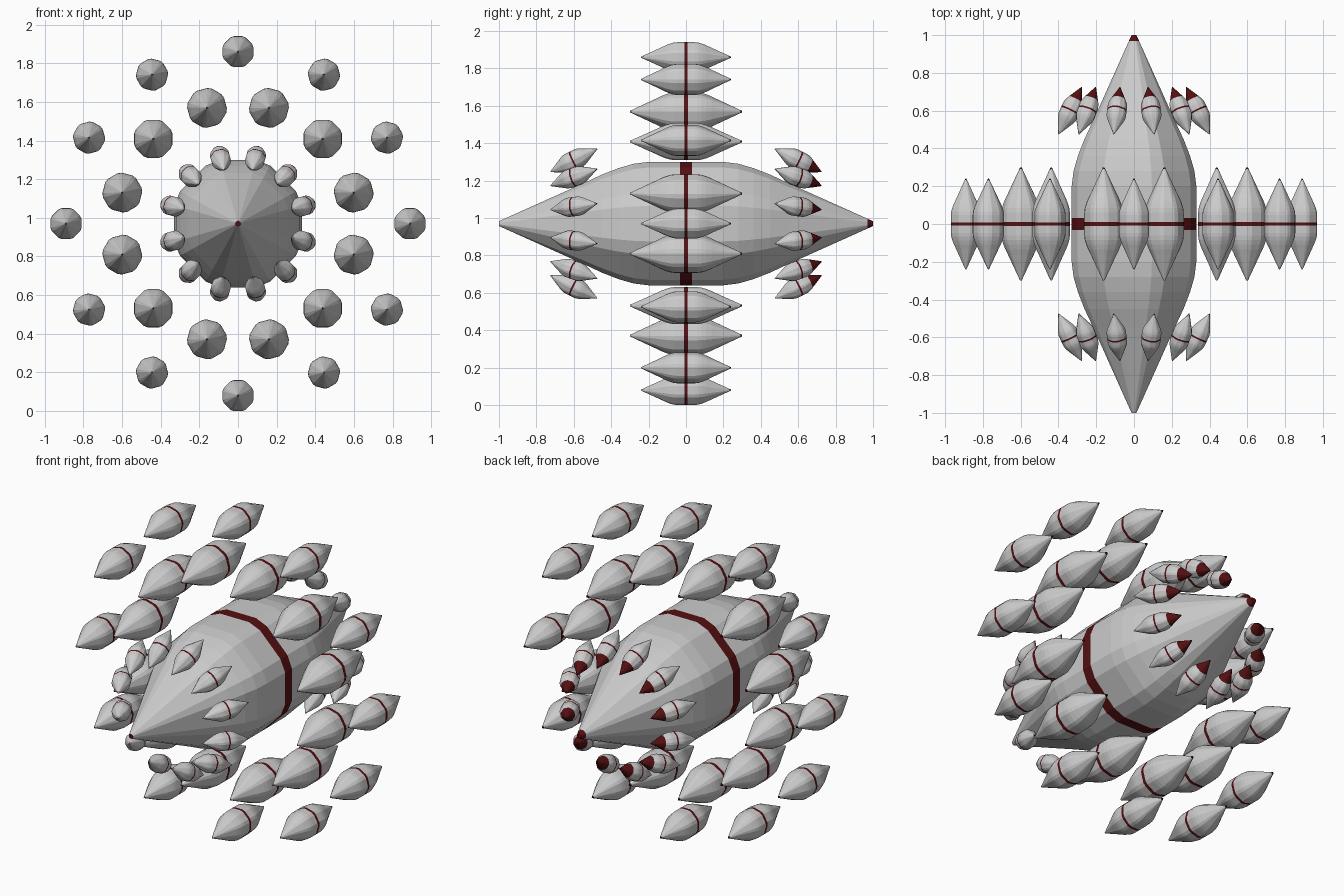
import bpy, bmesh
from math import radians, cos, sin
from mathutils import Matrix

if "Cube" in bpy.data.objects:
    bpy.data.objects.remove(bpy.data.objects["Cube"])

CENTRE_Z = 0.97
red = bpy.data.materials.new("dark_red")
red.diffuse_color = (0.09, 0.005, 0.006, 1)
red.use_nodes = True
red.node_tree.nodes["Principled BSDF"].inputs["Base Color"].default_value = red.diffuse_color
grey = bpy.data.materials.new("grey")
grey.diffuse_color = (0.6, 0.6, 0.6, 1)
grey.use_nodes = True
grey.node_tree.nodes["Principled BSDF"].inputs["Base Color"].default_value = grey.diffuse_color

# half profile of a spindle: distance along axis, apothem
HALF = [(0.032, 0.33), (0.2, 0.33), (0.28, 0.32), (0.36, 0.297),
        (0.45, 0.262), (0.55, 0.215), (1.0, 0.013)]
# octagon with flat top and chamfered corners
ANGLES = [radians(k * 45 + d) for k in range(8) for d in (-16, 16)]
STRETCH = 1 / cos(radians(16))


def spindle_mesh(name, red_from):
    """Spindle along y with a red waist band, red ends and a red rear tip."""
    back = list(HALF)
    for (y0, r0), (y1, r1) in zip(HALF, HALF[1:]):
        if y0 < red_from < y1:
            t = (red_from - y0) / (y1 - y0)
            back.append((red_from, r0 + t * (r1 - r0)))
    back.sort()
    profile = [(-y, r) for y, r in reversed(HALF)] + back
    bm = bmesh.new()
    rings = [[bm.verts.new((r * STRETCH * sin(a), y, r * STRETCH * cos(a)))
              for a in ANGLES] for y, r in profile]
    n = len(ANGLES)
    for i in range(len(rings) - 1):
        mid = (profile[i][0] + profile[i + 1][0]) / 2
        for k in range(n):
            f = bm.faces.new((rings[i][k], rings[i][(k + 1) % n],
                              rings[i + 1][(k + 1) % n], rings[i + 1][k]))
            f.material_index = int(abs(mid) < 0.01 or mid > red_from)
    for ring in (rings[0], rings[-1]):
        bm.faces.new(ring).material_index = 1
    bmesh.ops.recalc_face_normals(bm, faces=bm.faces[:])
    mesh = bpy.data.meshes.new(name)
    bm.to_mesh(mesh)
    bm.free()
    mesh.materials.append(grey)
    mesh.materials.append(red)
    return mesh


def place(name, mesh, matrix):
    ob = bpy.data.objects.new(name, mesh)
    bpy.context.collection.objects.link(ob)
    ob.matrix_world = Matrix.Translation((0, 0, CENTRE_Z)) @ matrix


def pod_ring(name, mesh, start, radius, y, tilt, width, length):
    """Twelve pods spaced evenly round the hull axis."""
    size = Matrix.Diagonal((width, length, width, 1))
    for k in range(12):
        place(f"{name}_{k + 1}", mesh,
              Matrix.Rotation(radians(start + 30 * k), 4, 'Y')
              @ Matrix.Translation((0, y, radius))
              @ Matrix.Rotation(radians(tilt), 4, 'X') @ size)


plain = spindle_mesh("spindle", 0.97)
thruster = spindle_mesh("thruster_spindle", 0.48)

# main hull
place("hull", plain, Matrix.Identity(4))
# two rings of pods around the waist
pod_ring("inner_pod", plain, 15, 0.62, 0, 0, 0.3, 0.3)
pod_ring("outer_pod", plain, 0, 0.89, 0, 0, 0.242, 0.24)
# small tilted pods near the nose and tail
pod_ring("nose_pod", plain, 15, 0.35, -0.6, 27, 0.15, 0.14)
pod_ring("tail_pod", thruster, 15, 0.35, 0.6, -27, 0.15, 0.14)
